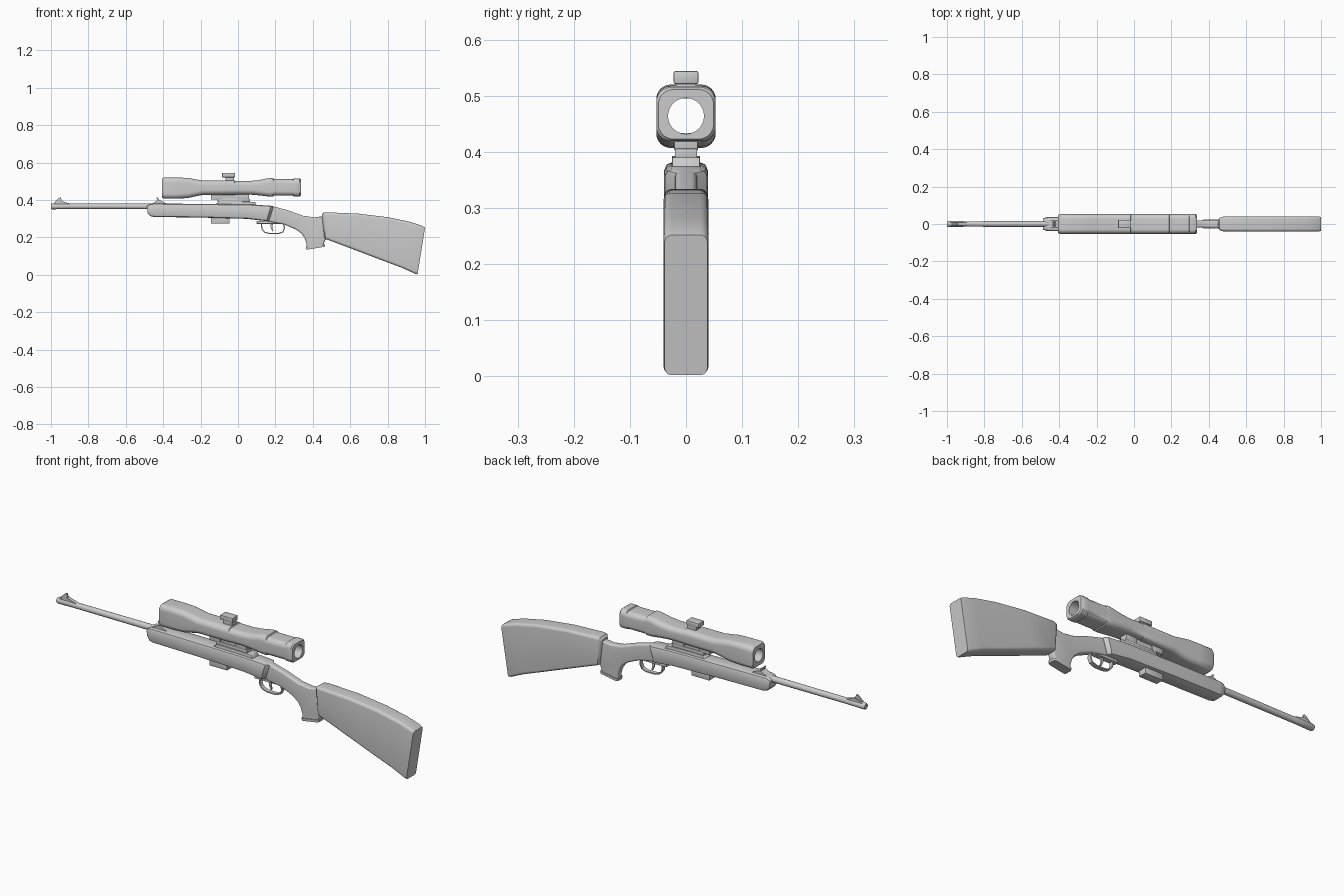
import bpy, bmesh, math
from mathutils import Vector


def finish(name, bm, angle=35):
    bmesh.ops.recalc_face_normals(bm, faces=bm.faces)
    mesh = bpy.data.meshes.new(name)
    bm.to_mesh(mesh)
    bm.free()
    ob = bpy.data.objects.new(name, mesh)
    bpy.context.collection.objects.link(ob)
    bpy.ops.object.select_all(action='DESELECT')
    ob.select_set(True)
    bpy.context.view_layer.objects.active = ob
    bpy.ops.object.shade_smooth_by_angle(angle=math.radians(angle))
    return ob


def section(xb, zb, xt, zt, w, r, seg):
    """Rounded rectangle spanning a bottom and a top point, half width w."""
    a, b = Vector((xb, 0, zb)), Vector((xt, 0, zt))
    mid, up, h = (a + b) / 2, (b - a).normalized(), (b - a).length / 2
    r = min(r, w * 0.999, h * 0.999)
    pts = []
    for q, (sy, sz) in enumerate([(1, 1), (-1, 1), (-1, -1), (1, -1)]):
        for i in range(seg + 1):
            t = (q + i / seg) * math.pi / 2
            y = sy * (w - r) + r * math.cos(t)
            z = sz * (h - r) + r * math.sin(t)
            pts.append(mid + up * z + Vector((0, y, 0)))
    return pts


def skin(name, rings, closed=False):
    bm = bmesh.new()
    vs = [[bm.verts.new(p) for p in ring] for ring in rings]
    n = len(vs[0])
    for k in range(len(vs) if closed else len(vs) - 1):
        a, b = vs[k], vs[(k + 1) % len(vs)]
        for i in range(n):
            j = (i + 1) % n
            bm.faces.new((a[i], a[j], b[j], b[i]))
    if not closed:
        bm.faces.new(vs[0])
        bm.faces.new(vs[-1])
    return finish(name, bm)


def loft(name, rows, seg=5):
    return skin(name, [section(*row, seg) for row in rows])


def prism(name, pts, w, bevel=0.0):
    """Side profile (x, z) extruded to half width w."""
    bm = bmesh.new()
    f = bm.faces.new([bm.verts.new((x, -w, z)) for x, z in pts])
    new = bmesh.ops.extrude_face_region(bm, geom=[f])['geom']
    bmesh.ops.translate(bm, vec=(0, 2 * w, 0),
                        verts=[v for v in new if isinstance(v, bmesh.types.BMVert)])
    if bevel:
        bmesh.ops.bevel(bm, geom=bm.edges[:], offset=bevel, segments=2,
                        profile=0.5, affect='EDGES', clamp_overlap=True)
    return finish(name, bm)


def box(name, x0, x1, w, z0, z1, bevel=0.0):
    return prism(name, [(x0, z0), (x1, z0), (x1, z1), (x0, z1)], w, bevel)


def circle(x, z, r, n):
    return [Vector((x, r * math.cos(2 * math.pi * i / n), z + r * math.sin(2 * math.pi * i / n)))
            for i in range(n)]


# barrel with open muzzle
skin("barrel", [circle(x, 0.366, r, 20) for x, r in
     [(-0.9, 0.006), (-0.998, 0.006), (-1.0, 0.013), (-0.995, 0.016),
      (-0.9, 0.0145), (-0.44, 0.0155)]])

# front and rear sights
prism("front_sight_ramp", [(-0.992, 0.376), (-0.97, 0.388), (-0.945, 0.395), (-0.89, 0.378)], 0.009)
prism("front_sight_blade", [(-0.985, 0.385), (-0.955, 0.412), (-0.947, 0.412), (-0.94, 0.388)], 0.004)
prism("rear_sight_base", [(-0.47, 0.376), (-0.43, 0.397), (-0.415, 0.397), (-0.37, 0.376)], 0.02)
for s in (-1, 1):
    leaf = prism("rear_sight_leaf", [(-0.425, 0.39), (-0.415, 0.39), (-0.43, 0.414), (-0.437, 0.414)], 0.005)
    leaf.location.y = s * 0.008

# fore-end and receiver, tapering down onto the wrist
loft("fore_end", [
    (-0.483, 0.328, -0.487, 0.368, 0.030, 0.010),
    (-0.470, 0.314, -0.470, 0.379, 0.036, 0.012),
    (-0.450, 0.309, -0.450, 0.381, 0.038, 0.012),
    (-0.200, 0.306, -0.200, 0.379, 0.039, 0.012),
    (0.050, 0.299, 0.060, 0.376, 0.039, 0.012),
    (0.152, 0.287, 0.176, 0.369, 0.037, 0.012),
    (0.165, 0.285, 0.190, 0.365, 0.020, 0.010)], seg=2)

# wrist sweeping down into the pistol grip
loft("wrist_and_grip", [
    (0.155, 0.286, 0.180, 0.368, 0.019, 0.010),
    (0.250, 0.268, 0.262, 0.346, 0.019, 0.010),
    (0.310, 0.242, 0.350, 0.315, 0.019, 0.010),
    (0.342, 0.218, 0.410, 0.307, 0.019, 0.010),
    (0.358, 0.192, 0.465, 0.315, 0.019, 0.010),
    (0.366, 0.165, 0.472, 0.200, 0.019, 0.010),
    (0.367, 0.142, 0.455, 0.156, 0.019, 0.010)])
loft("grip_cap", [
    (0.363, 0.146, 0.465, 0.162, 0.023, 0.010),
    (0.366, 0.134, 0.462, 0.150, 0.023, 0.010)])

# butt stock with its end plate
loft("butt_stock", [
    (0.462, 0.196, 0.448, 0.322, 0.022, 0.012),
    (0.468, 0.190, 0.458, 0.332, 0.034, 0.014),
    (0.480, 0.187, 0.475, 0.334, 0.039, 0.014),
    (0.600, 0.142, 0.640, 0.327, 0.040, 0.014),
    (0.760, 0.081, 0.800, 0.308, 0.040, 0.014),
    (0.880, 0.036, 0.920, 0.283, 0.040, 0.014),
    (0.950, 0.004, 0.985, 0.262, 0.040, 0.014),
    (0.960, 0.002, 1.000, 0.252, 0.038, 0.013)])

# magazine
box("magazine", -0.145, -0.045, 0.022, 0.274, 0.312, 0.003)

# trigger guard strip and trigger
path = [(0.105, 0.286), (0.125, 0.278), (0.128, 0.245), (0.142, 0.228), (0.170, 0.220),
        (0.215, 0.220), (0.240, 0.229), (0.248, 0.248), (0.246, 0.275)]
rings = []
for i, p in enumerate(path):
    a, b = path[max(i - 1, 0)], path[min(i + 1, len(path) - 1)]
    d = Vector((b[0] - a[0], 0, b[1] - a[1])).normalized()
    nrm = Vector((-d.z, 0, d.x)) * 0.003
    c = Vector((p[0], 0, p[1]))
    rings.append([c + nrm * s + Vector((0, y, 0)) for s, y in
                  [(1, 0.010), (1, -0.010), (-1, -0.010), (-1, 0.010)]])
skin("trigger_guard", rings)
box("guard_plate", 0.10, 0.27, 0.014, 0.272, 0.288, 0.003)
prism("trigger", [(0.172, 0.278), (0.188, 0.278), (0.184, 0.255), (0.190, 0.234),
                  (0.184, 0.232), (0.174, 0.254)], 0.004)

# scope body: flat-sided rounded shell around a round through-bore
SEG = 8
outer = [(-0.405, 0.413, 0.514), (-0.395, 0.407, 0.520), (-0.330, 0.407, 0.520),
         (-0.270, 0.410, 0.518), (-0.230, 0.419, 0.511), (-0.190, 0.427, 0.504),
         (-0.018, 0.427, 0.504), (-0.016, 0.429, 0.501), (0.060, 0.429, 0.501),
         (0.110, 0.425, 0.506), (0.150, 0.420, 0.514), (0.168, 0.418, 0.517),
         (0.188, 0.418, 0.517), (0.191, 0.423, 0.511), (0.295, 0.423, 0.511),
         (0.298, 0.419, 0.515), (0.330, 0.419, 0.515), (0.336, 0.423, 0.511)]
shell = [section(x, zb, x, zt, 0.053 if 0 < i < 17 else 0.049, 0.026, SEG)
         for i, (x, zb, zt) in enumerate(outer)]
bore = []
for x in (0.336, -0.405):
    bore.append([Vector((x, 0.032 * math.cos(t), 0.464 + 0.032 * math.sin(t)))
                 for q in range(4) for i in range(SEG + 1)
                 for t in [(q + (i + 0.5) / (SEG + 1)) * math.pi / 2]])
skin("scope_body", shell + bore, closed=True)

# scope turret
box("turret_neck", -0.068, -0.022, 0.018, 0.495, 0.526)
box("turret_cap", -0.085, -0.016, 0.022, 0.521, 0.544, 0.003)

# scope mount: rail, bridge and feet
prism("mount_rail", [(-0.125, 0.374), (0.10, 0.372), (0.09, 0.390), (-0.10, 0.393)], 0.025, 0.002)
box("mount_bridge", -0.110, 0.065, 0.020, 0.388, 0.406, 0.002)
for x0, x1 in [(-0.145, -0.085), (0.0, 0.06)]:
    box("mount_clamp", x0, x1, 0.021, 0.402, 0.434, 0.002)
box("mount_web", -0.10, 0.02, 0.015, 0.402, 0.434)
